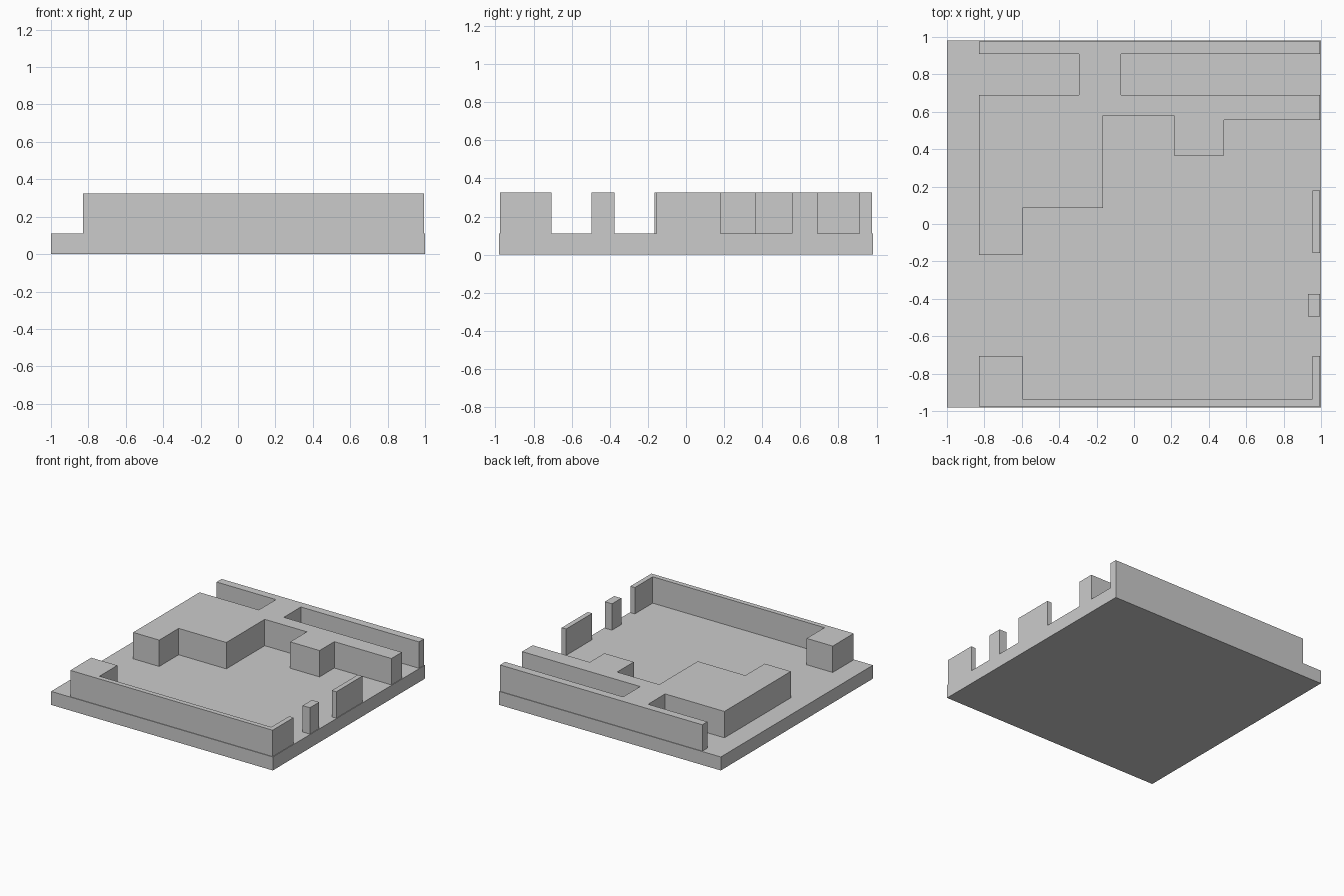
import bpy
import bmesh

cube = bpy.data.objects.get("Cube")
if cube:
    bpy.data.objects.remove(cube, do_unlink=True)

grey = bpy.data.materials.new("light_grey")
grey.use_nodes = True
colour = (0.6, 0.6, 0.6, 1)
grey.diffuse_color = colour
grey.node_tree.nodes["Principled BSDF"].inputs["Base Color"].default_value = colour

FLOOR, TOP = 0.11, 0.325
LEFT, RIGHT, EDGE = -0.83, 0.995, 0.975


def prism(name, outline, bottom, top):
    """Extrude a plan outline straight up."""
    bm = bmesh.new()
    face = bm.faces.new([bm.verts.new((x, y, bottom)) for x, y in outline])
    up = bmesh.ops.extrude_face_region(bm, geom=[face], use_keep_orig=True)
    for v in up["geom"]:
        if isinstance(v, bmesh.types.BMVert):
            v.co.z = top
    bmesh.ops.recalc_face_normals(bm, faces=bm.faces)
    mesh = bpy.data.meshes.new(name)
    bm.to_mesh(mesh)
    bm.free()
    mesh.materials.append(grey)
    obj = bpy.data.objects.new(name, mesh)
    bpy.context.collection.objects.link(obj)
    return obj


def box(name, x0, x1, y0, y1, bottom=FLOOR, top=TOP):
    return prism(name, [(x0, y0), (x1, y0), (x1, y1), (x0, y1)], bottom, top)


# Base slab
box("base_slab", -1, 1, -0.98, 0.98, 0, FLOOR)

# Stepped raised block, its bridge and the back wall in one outline
prism("back_block", [
    (LEFT, -0.165), (-0.595, -0.165), (-0.595, 0.085), (-0.165, 0.085),
    (-0.165, 0.58), (0.215, 0.58), (0.215, 0.365), (0.48, 0.365),
    (0.48, 0.555), (RIGHT, 0.555), (RIGHT, 0.69), (-0.07, 0.69),
    (-0.07, 0.91), (RIGHT, 0.91), (RIGHT, EDGE), (LEFT, EDGE),
    (LEFT, 0.91), (-0.295, 0.91), (-0.295, 0.69), (LEFT, 0.69),
], FLOOR, TOP)

# Front wall with its corner block and short side return
prism("front_wall", [
    (LEFT, -EDGE), (RIGHT, -EDGE), (RIGHT, -0.705), (0.955, -0.705),
    (0.955, -0.935), (-0.595, -0.935), (-0.595, -0.705), (LEFT, -0.705),
], FLOOR, TOP)

# Free-standing side wall pieces
box("side_pillar", 0.93, RIGHT, -0.495, -0.375)
box("side_wall", 0.955, RIGHT, -0.155, 0.18)
